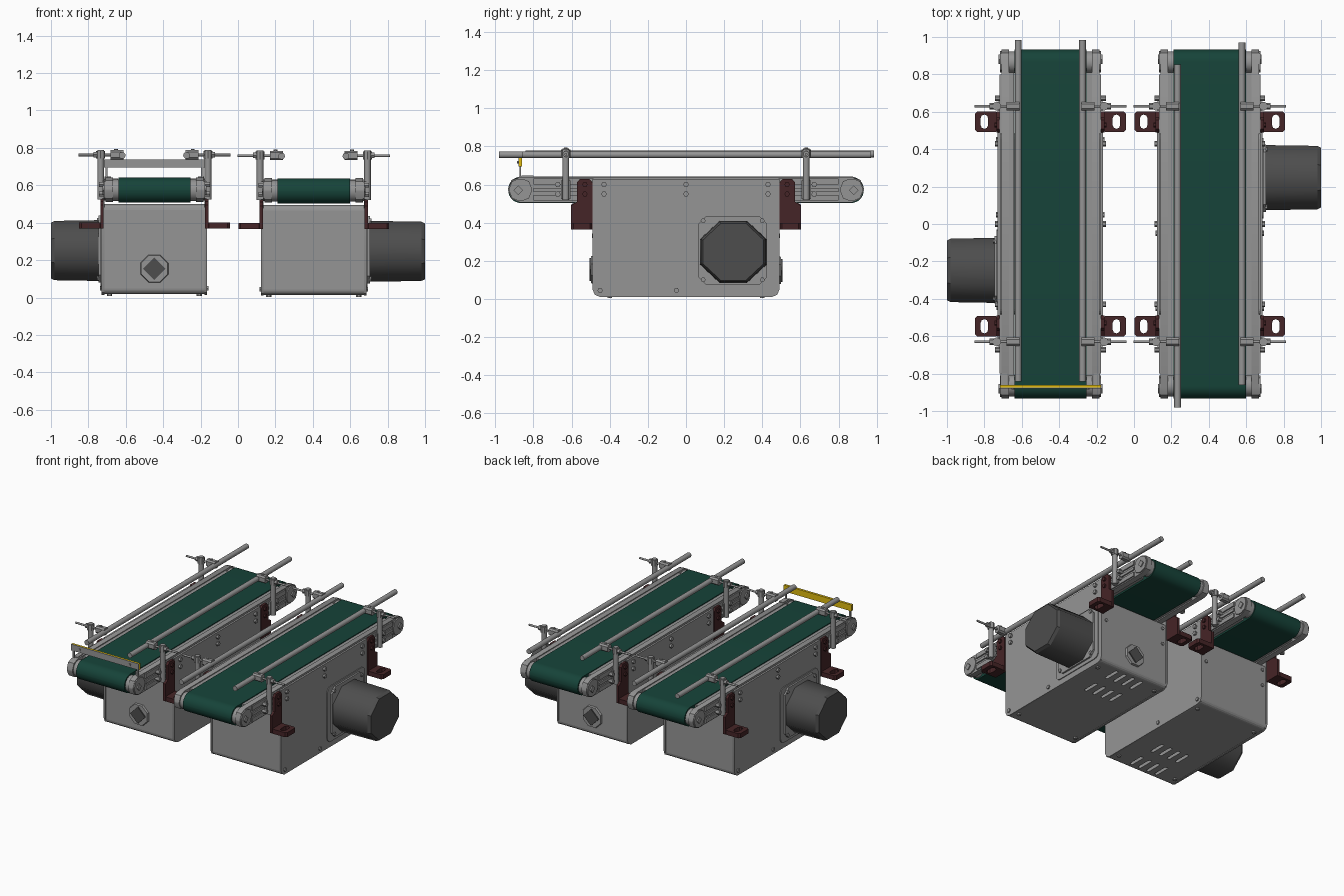
import bpy, bmesh
from math import cos, sin, pi, radians
from mathutils import Matrix

if "Cube" in bpy.data.objects:
    bpy.data.objects.remove(bpy.data.objects["Cube"])

def material(name, rgb):
    m = bpy.data.materials.new(name)
    m.diffuse_color = (*rgb, 1)
    m.use_nodes = True
    m.node_tree.nodes["Principled BSDF"].inputs["Base Color"].default_value = m.diffuse_color
    return m

GREY = material("steel_grey", (0.3, 0.3, 0.3))
GREEN = material("belt_green", (0.008, 0.057, 0.041))
BROWN = material("bracket_brown", (0.06, 0.018, 0.02))
YELLOW = material("bar_yellow", (0.75, 0.5, 0.005))
DARK = material("motor_dark", (0.075, 0.075, 0.075))
place = Matrix()          # placement of the conveyor being built

def prism(name, pts, axis, lo, hi, mat=GREY, s=1.0, smooth=30):
    """Extrude a 2D profile along an axis; s scales the far end."""
    n = len(pts)
    ca, cb = sum(p[0] for p in pts) / n, sum(p[1] for p in pts) / n
    order = {'X': lambda a, b, t: (t, a, b), 'Y': lambda a, b, t: (a, t, b),
             'Z': lambda a, b, t: (a, b, t)}[axis]
    bm = bmesh.new()
    r0 = [bm.verts.new(order(a, b, lo)) for a, b in pts]
    r1 = [bm.verts.new(order(ca + (a - ca) * s, cb + (b - cb) * s, hi)) for a, b in pts]
    bm.faces.new(r0)
    bm.faces.new(r1)
    for i in range(n):
        j = (i + 1) % n
        bm.faces.new((r0[i], r0[j], r1[j], r1[i]))
    bmesh.ops.recalc_face_normals(bm, faces=bm.faces)
    me = bpy.data.meshes.new(name)
    bm.to_mesh(me)
    bm.free()
    me.shade_smooth()
    me.set_sharp_from_angle(angle=radians(smooth))
    me.materials.append(mat)
    ob = bpy.data.objects.new(name, me)
    bpy.context.collection.objects.link(ob)
    ob.matrix_world = place
    return ob

def rect(a0, a1, b0, b1, c=0.0, k=1):
    """Rectangle profile, optionally with cut (k=1) or rounded corners."""
    if c == 0:
        return [(a0, b0), (a1, b0), (a1, b1), (a0, b1)]
    out = []
    for q, (x, y) in enumerate([(a1 - c, b1 - c), (a0 + c, b1 - c), (a0 + c, b0 + c), (a1 - c, b0 + c)]):
        for i in range(k + 1):
            t = pi / 2 * (q + i / k)
            out.append((x + c * cos(t), y + c * sin(t)))
    return out

def ngon(a, b, r, n, turn=0.0, stretch=1.0):
    return [(a + stretch * r * cos(turn + 2 * pi * i / n), b + r * sin(turn + 2 * pi * i / n)) for i in range(n)]

def box(name, x0, x1, y0, y1, z0, z1, mat=GREY):
    x0, x1 = sorted((x0, x1))
    return prism(name, rect(x0, x1, y0, y1), 'Z', z0, z1, mat)

def cut(ob, cutters):
    for c in cutters:
        c.hide_render = True
        mod = ob.modifiers.new("cut", 'BOOLEAN')
        mod.operation = 'DIFFERENCE'
        mod.solver = 'EXACT'
        mod.object = c
    bpy.context.view_layer.objects.active = ob
    for mod in list(ob.modifiers):
        bpy.ops.object.modifier_apply(modifier=mod.name)
    ob.data.shade_flat()
    for c in cutters:
        bpy.data.objects.remove(c)

def conveyor(motor_end, rails):
    # belt loop, end rollers and axles
    prism("belt", rect(-.932, .932, .503, .637, .0669, 8), 'X', -.193, .193, GREEN)
    for sy in (-1, 1):
        prism("end_roller", ngon(sy * .865, .57, .058, 20), 'X', -.222, .222)
        prism("axle", ngon(sy * .88, .57, .025, 4), 'X', -.278, .278)

    # housing with vent slots in the floor
    housing = prism("drive_housing", rect(-.485, .485, .014, .495, .03, 4), 'X', -.272, .272)
    slots = [prism("slot_cutter", rect(u - .012, u + .012, y - .06, y + .06, .0115, 3), 'Z', -.02, .05)
             for y in (.17, .38) for u in (-.105, -.035, .035, .105)]
    cut(housing, slots)
    plate = [(-.49, .63), (-.49, .05), (-.478, .022), (-.45, .01),
             (.45, .01), (.478, .022), (.49, .05), (.49, .63)]
    for su in (-1, 1):
        prism("housing_side_plate", plate, 'X', su * .268, su * .282)

    # inspection knob on the housing end
    prism("knob_ring", ngon(0, .15, .082, 8, pi / 8), 'Y', .48, .498, s=.93)
    prism("knob_centre", ngon(0, .15, .06, 4), 'Y', .49, .506, DARK)
    for sy in (-1, 1):
        for su in (-1, 1):
            for z in (.33, .445):
                prism("end_bolt", ngon(su * .24, z, .012, 6), 'Y', sy * .48, sy * .493)
            prism("foot_bolt", ngon(su * .24, sy * .4, .014, 6), 'Z', .004, .03)

    # motor with mounting flange, tapered body and cap
    prism("motor_mount_plate", rect(.03, .46, .05, .45, .04, 4), 'X', .28, .288)
    prism("motor_flange", rect(.065, .425, .075, .435, .04), 'X', .285, .30)
    body = ngon(.248, .247, .176, 8, pi / 8, 1.07)
    prism("motor_body", body, 'X', .29, motor_end - .02, DARK, .975, 50)
    tip = ngon(.248, .247, .1716, 8, pi / 8, 1.07)
    prism("motor_cap", tip, 'X', motor_end - .02, motor_end, DARK, .94, 20)
    for y in (.09, .40):
        for z in (.10, .41):
            prism("flange_bolt", ngon(y, z, .013, 6), 'X', .295, .308)

    for su in (-1, 1):
        # side frame: outer plate with cut ends, inner rail and raised lips
        prism("side_plate", rect(-.932, .932, .507, .638, .06, 2), 'X', su * .222, su * .262)
        box("inner_rail", su * .194, su * .23, -.81, .81, .515, .632)
        for sy in (-1, 1):
            y0, y1 = sorted((sy * .485, sy * .80))
            for z0, z1 in ((.515, .545), (.562, .582), (.60, .632)):
                box("rail_lip", su * .255, su * .271, y0, y1, z0, z1)
            prism("end_cap", rect(*sorted((sy * .81, sy * .925)), .515, .63, .045, 2), 'X', su * .255, su * .27)

        # plate bolts
        for y in (-.43, 0, .43):
            for z in (.55, .60):
                prism("plate_bolt", ngon(y, z, .015, 6), 'X', su * .28, su * .296)
        for y in (-.45, -.05):
            prism("lower_bolt", ngon(y, .045, .014, 6), 'X', su * .28, su * .29)

        for sy in (-1, 1):
            # angle bracket with slotted foot
            prof = [(.49, .365), (.602, .365), (.602, .49), (.572, .51), (.572, .61),
                    (.555, .63), (.507, .63), (.49, .61)]
            prism("bracket_upright", [(sy * y, z) for y, z in prof], 'X', su * .271, su * .289, BROWN)
            y0, y1 = sorted((sy * .492, sy * .602))
            foot = prism("bracket_foot", rect(*sorted((su * .28, su * .403)), y0, y1, .012),
                         'Z', .365, .398, BROWN)
            hole = prism("foot_hole_cutter", rect(*sorted((su * .333, su * .373)), y0 + .017, y1 - .017, .0195, 2),
                         'Z', .3, .45, BROWN)
            cut(foot, [hole])
            for z in (.55, .60):
                prism("bracket_bolt", ngon(sy * .53, z, .014, 6), 'X', su * .285, su * .30, BROWN)

            # guide support: post, mount, cross rod and clamp
            yp = sy * .63
            prism("guide_post", ngon(su * .287, yp, .018, 10), 'Z', .52, .785, smooth=50)
            box("post_mount", su * .262, su * .282, yp - .025, yp + .025, .525, .62)
            prism("post_collar", ngon(su * .287, yp, .024, 8), 'Z', .738, .78)
            prism("post_screw", ngon(yp, .76, .017, 6), 'X', su * .30, su * .325)
            prism("cross_rod", ngon(yp, .758, .007, 8), 'X', su * .17, su * .407, smooth=50)
            prism("rail_clamp", rect(yp - .022, yp + .022, .734, .784, .01), 'X', su * .165, su * .235)
            prism("clamp_screw", ngon(su * .205, yp, .01, 6), 'Z', .78, .79)
            for z in (.55, .60):
                prism("mount_bolt", ngon(sy * .672, z, .015, 6), 'X', su * .26, su * .296)

        # long guide rail
        y0, y1 = rails[su]
        prism("guide_rail", ngon(su * .172, .756, .018, 12), 'Y', y0, y1, smooth=50)

# right conveyor
place = Matrix.Translation((.405, 0, 0))
conveyor(.595, {-1: (-.98, .853), 1: (-.86, .97)})

# left conveyor: same unit turned half round
place = Matrix.Translation((-.447, 0, .004)) @ Matrix.Rotation(pi, 4, 'Z')
conveyor(.553, {-1: (-.985, .842), 1: (-.985, .842)})

# crossbar above the left belt's front end
box("crossbar_backing", -.27, .27, .861, .875, .69, .735, YELLOW)
box("crossbar_plate", -.27, .27, .875, .879, .69, .735)
for su in (-1, 1):
    box("crossbar_support", su * .25, su * .262, .864, .872, .62, .70)
    box("crossbar_clip", su * .232, su * .266, .80, .862, .632, .642)
    prism("crossbar_bolt", ngon(su * .20, .712, .008, 6), 'Y', .875, .885)
